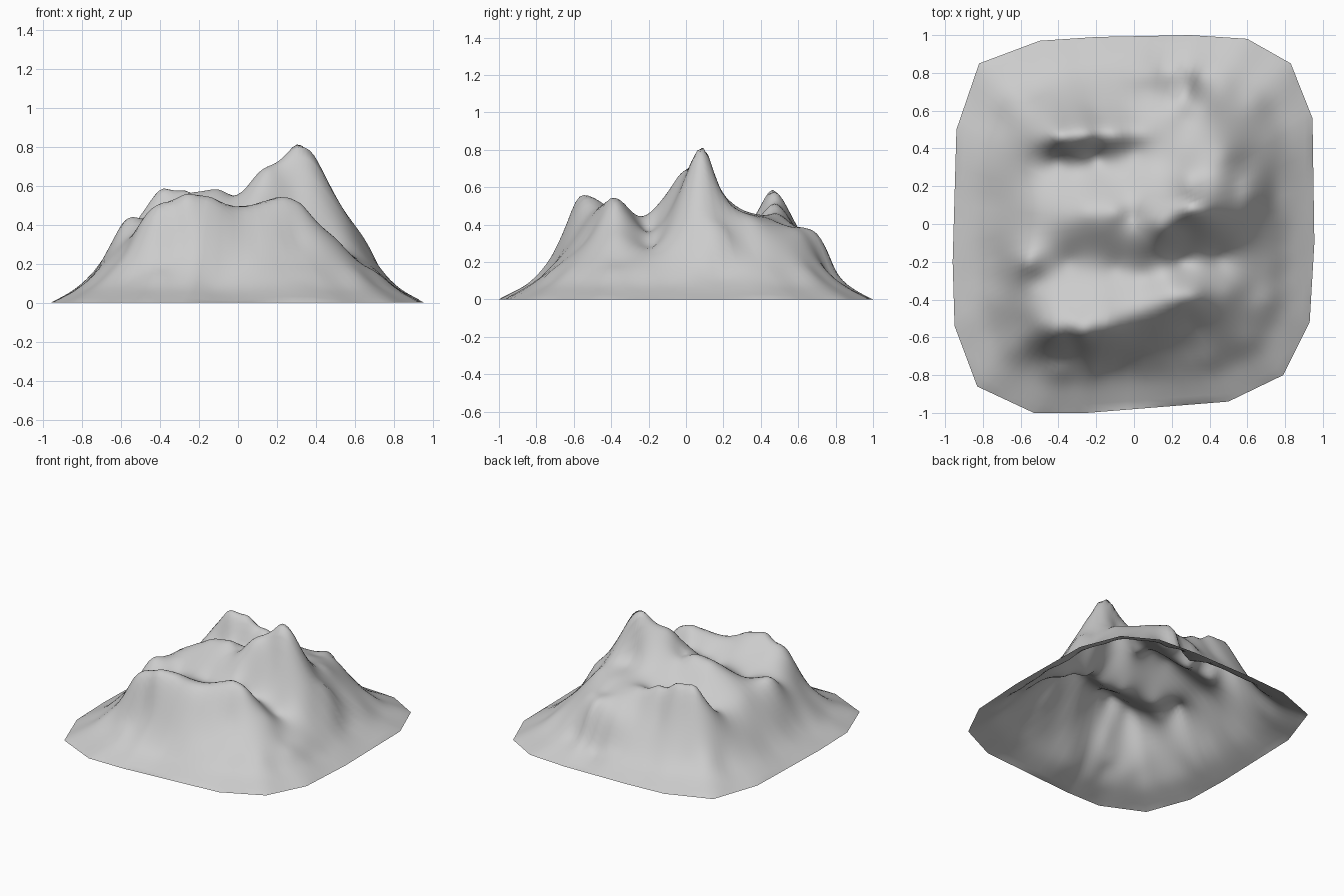
import bpy, bmesh, math
from mathutils import Vector

cube = bpy.data.objects.get("Cube")
if cube:
    bpy.data.objects.remove(cube, do_unlink=True)

# Outline of the foot, anticlockwise
OUTLINE = [(-.53, -1), (-.25, -1), (.5, -.94), (.79, -.8), (.93, -.52), (.955, -.1),
           (.945, .56), (.83, .85), (.6, .98), (.3, 1), (-.2, .99), (-.5, .97),
           (-.82, .85), (-.94, .5), (-.96, -.2), (-.95, -.54), (-.83, -.86)]

# Height of the skirt on scaled copies of the outline
SKIRT = [(1, 0), (.92, .04), (.84, .085), (.77, .15)]

# Crest lines and valley floors as x, y, z points
main_ridge = [(.65, .04, .28), (.56, .04, .44), (.47, .05, .6), (.38, .08, .77),
              (.3, .08, .81), (.2, .05, .72), (.1, .03, .66), (0, .04, .55), (-.1, .06, .58),
              (-.25, .06, .56), (-.37, .03, .5), (-.48, -.1, .43), (-.57, -.2, .43)]
south_spur = [(.15, -.03, .67), (.08, -.12, .54), (.05, -.2, .45)]
front_ridge = [(-.57, -.53, .28), (-.5, -.53, .41), (-.42, -.58, .47), (-.27, -.59, .52),
               (-.12, -.55, .52), (.03, -.49, .48), (.12, -.44, .51), (.23, -.4, .54),
               (.32, -.38, .51), (.4, -.38, .42), (.5, -.36, .33), (.62, -.36, .21)]
front_ledge = [(-.48, -.42, .41), (-.3, -.45, .49), (-.1, -.42, .49), (.2, -.34, .52)]
front_foot = [(-.3, -.65, .33), (.05, -.6, .33), (.3, -.52, .34), (.25, -.66, .21),
              (-.4, -.71, .2), (-.05, -.7, .2), (-.15, -.78, .11)]
front_valley = [(-.5, -.3, .37), (-.35, -.2, .38), (-.1, -.23, .4), (.05, -.28, .42),
                (.25, -.2, .37), (.45, -.18, .29), (.62, -.2, .23)]
peak_sides = [(.3, -.02, .62), (.3, -.1, .46), (.3, .13, .74), (.3, .17, .6), (.3, .25, .48)]
east_shoulder = [(.54, .18, .43), (.61, .18, .38), (.69, .15, .25), (.48, .36, .42),
                 (.6, .3, .29)]
back_shelf = [(.3, .42, .44), (.27, .55, .39), (.12, .63, .36), (.27, .69, .36),
              (.38, .62, .35), (.25, .76, .23), (.08, .72, .26)]
back_ridge = [(-.52, .45, .42), (-.4, .46, .58), (-.25, .47, .57), (-.1, .47, .51),
              (.05, .48, .46), (-.36, .42, .54), (-.36, .51, .54)]
back_foot = [(-.38, .57, .42), (-.2, .59, .37), (0, .59, .37)]
back_valley = [(-.55, .3, .33), (-.4, .35, .38), (-.2, .36, .37), (0, .39, .42),
               (-.3, .22, .43), (-.05, .22, .47), (-.55, .1, .38)]


def outline_points(steps):
    """Points spaced evenly along every straight side of the outline."""
    points = []
    for a, b in zip(OUTLINE, OUTLINE[1:] + OUTLINE[:1]):
        points += [Vector(a).lerp(Vector(b), i / steps) for i in range(steps)]
    return points


def kernel(x, y, p):
    return math.sqrt((x - p[0]) ** 2 + (y - p[1]) ** 2 + SOFTNESS)


def solve(rows):
    """Gaussian elimination of an augmented matrix."""
    n = len(rows)
    for i in range(n):
        best = max(range(i, n), key=lambda r: abs(rows[r][i]))
        rows[i], rows[best] = rows[best], rows[i]
        pivot = rows[i]
        for r in range(i + 1, n):
            f = rows[r][i] / pivot[i]
            if f:
                rows[r] = [a - f * b for a, b in zip(rows[r], pivot)]
    result = [0] * n
    for i in reversed(range(n)):
        known = sum(rows[i][j] * result[j] for j in range(i + 1, n))
        result[i] = (rows[i][n] - known) / rows[i][i]
    return result


# Smooth height surface through all the crest, valley and skirt points
SOFTNESS = .04 ** 2
controls = (main_ridge + south_spur + front_ridge + front_ledge + front_foot + front_valley
            + peak_sides + east_shoulder + back_shelf + back_ridge + back_foot + back_valley)
controls += [(p.x * s, p.y * s, z) for s, z in SKIRT for p in outline_points(2)]
weights = solve([[kernel(p[0], p[1], q) for q in controls] + [p[2]] for p in controls])


def height(x, y):
    return max(0, sum(w * kernel(x, y, p) for w, p in zip(weights, controls)))


# Open shell of rings from the summit area out to the foot
RINGS = 44
bm = bmesh.new()
centre = bm.verts.new((0, 0, height(0, 0)))
rim = outline_points(7)
inner = None
for k in range(1, RINGS + 1):
    s = k / RINGS
    ring = [bm.verts.new((p.x * s, p.y * s, height(p.x * s, p.y * s) if k < RINGS else 0))
            for p in rim]
    for i in range(len(ring)):
        j = (i + 1) % len(ring)
        if inner:
            bm.faces.new((inner[i], ring[i], ring[j], inner[j]))
        else:
            bm.faces.new((centre, ring[i], ring[j]))
    inner = ring
for face in bm.faces:
    face.smooth = True

mesh = bpy.data.meshes.new("mountain")
bm.to_mesh(mesh)
bm.free()
mountain = bpy.data.objects.new("mountain", mesh)
bpy.context.collection.objects.link(mountain)

# Plain grey stone
stone = bpy.data.materials.new("grey stone")
stone.use_nodes = True
colour = (.6, .6, .6, 1)
stone.diffuse_color = colour
stone.node_tree.nodes["Principled BSDF"].inputs["Base Color"].default_value = colour
mesh.materials.append(stone)
